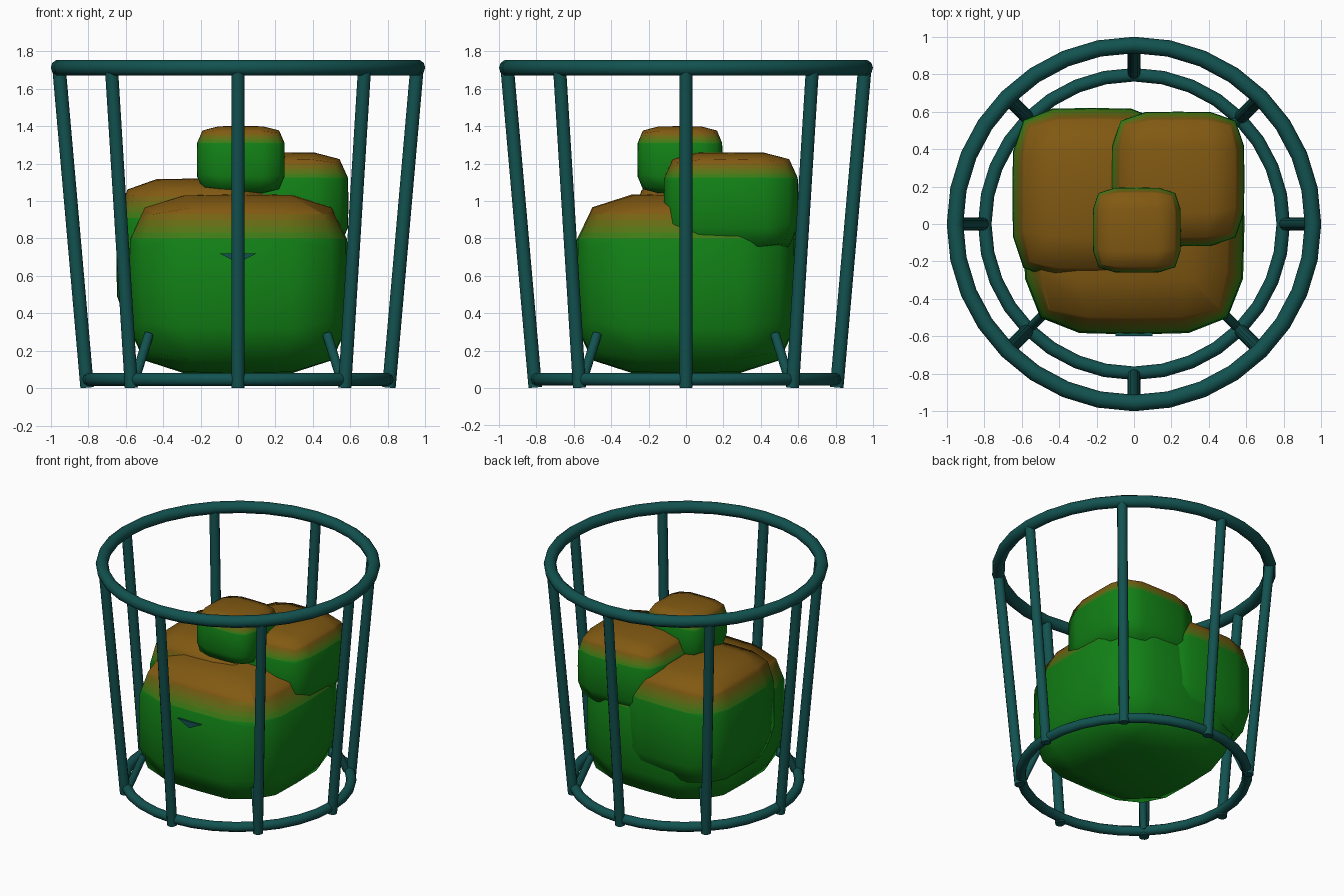
import bpy, bmesh, math
from mathutils import Vector

if "Cube" in bpy.data.objects:
    bpy.data.objects.remove(bpy.data.objects["Cube"])


def material(name, rgb):
    m = bpy.data.materials.new(name)
    m.diffuse_color = (*rgb, 1)
    m.use_nodes = True
    m.node_tree.nodes["Principled BSDF"].inputs["Base Color"].default_value = m.diffuse_color
    return m


GREEN, BROWN = (0.006, 0.22, 0.008), (0.22, 0.10, 0.006)
teal = material("teal_metal", (0.006, 0.085, 0.08))
STEPS = 5
fade = [material(f"block_fade_{i}", [g + (b - g) * i / STEPS for g, b in zip(GREEN, BROWN)])
        for i in range(STEPS + 1)]


def finish(name, bm, mats):
    bmesh.ops.recalc_face_normals(bm, faces=bm.faces)
    me = bpy.data.meshes.new(name)
    bm.to_mesh(me)
    bm.free()
    for m in mats:
        me.materials.append(m)
    ob = bpy.data.objects.new(name, me)
    bpy.context.collection.objects.link(ob)
    return ob


def block(name, lo, hi, p):
    """Rounded block: gridded cube pulled to a superellipsoid, green fading to brown on top."""
    lo, hi = Vector(lo), Vector(hi)
    mid, half = (lo + hi) / 2, (hi - lo) / 2
    bm = bmesh.new()
    bmesh.ops.create_cube(bm, size=2)
    bmesh.ops.subdivide_edges(bm, edges=bm.edges[:], cuts=3, use_grid_fill=True)
    for v in bm.verts:
        big = max(abs(c) for c in v.co)
        norm = sum(abs(c) ** p for c in v.co) ** (1 / p)
        v.co = Vector(c * h for c, h in zip(v.co * (big / norm), half)) + mid
    # cut colour bands between the upper side loop and the top
    z0, z1 = mid.z + half.z * 0.5, mid.z + half.z * 0.84
    dz = (z1 - z0) / STEPS
    for i in range(STEPS):
        bmesh.ops.bisect_plane(bm, geom=bm.verts[:] + bm.edges[:] + bm.faces[:],
                               plane_co=(0, 0, z0 + i * dz), plane_no=(0, 0, 1))
    for f in bm.faces:
        f.smooth = True
        t = (f.calc_center_median().z - z0) / dz
        f.material_index = max(0, min(STEPS, math.floor(t) + 1))
    return finish(name, bm, fade)


def ring(name, R, r, z, n=32, k=10):
    bm = bmesh.new()
    loops = []
    for i in range(n):
        a = 2 * math.pi * i / n
        loops.append([bm.verts.new(((R + r * math.cos(b)) * math.cos(a),
                                    (R + r * math.cos(b)) * math.sin(a),
                                    z + r * math.sin(b)))
                      for b in (2 * math.pi * j / k for j in range(k))])
    for i in range(n):
        for j in range(k):
            A, B, l = loops[i], loops[(i + 1) % n], (j + 1) % k
            bm.faces.new((A[j], B[j], B[l], A[l])).smooth = True
    return finish(name, bm, [teal])


def rod(name, a, b, r, k=12):
    a, b = Vector(a), Vector(b)
    bm = bmesh.new()
    bmesh.ops.create_cone(bm, cap_ends=True, segments=k, radius1=r, radius2=r,
                          depth=(b - a).length)
    for f in bm.faces:
        f.smooth = len(f.verts) == 4
    ob = finish(name, bm, [teal])
    ob.location = (a + b) / 2
    ob.rotation_euler = (b - a).to_track_quat('Z', 'Y').to_euler()
    return ob


# basket rings
ring("top_ring", 0.956, 0.044, 1.712)
ring("bottom_ring", 0.797, 0.036, 0.047)

# eight flared uprights
for i in range(8):
    c, s = math.cos(i * math.pi / 4), math.sin(i * math.pi / 4)
    rod(f"upright_{i + 1}", (0.806 * c, 0.806 * s, 0.003), (0.955 * c, 0.955 * s, 1.70), 0.036)

# four short struts leaning in to the block corners
for sx in (-1, 1):
    for sy in (-1, 1):
        rod("inner_strut", (0.55 * sx, 0.55 * sy, 0.05), (0.475 * sx, 0.475 * sy, 0.29), 0.026)

# stacked rounded blocks
block("main_block", (-0.59, -0.59, 0.075), (0.59, 0.59, 1.04), 4.2)
block("left_block", (-0.65, -0.30, 0.28), (0.20, 0.62, 1.12), 4.6)
block("right_block", (-0.12, -0.12, 0.72), (0.59, 0.60, 1.26), 4.8)
block("top_block", (-0.22, -0.26, 1.04), (0.25, 0.195, 1.40), 5)

# small dark wedge showing on the front face
bm = bmesh.new()
tri = [(-0.10, 0.72), (0.10, 0.72), (0.0, 0.67)]
front = [bm.verts.new((x, -0.597, z)) for x, z in tri]
back = [bm.verts.new((x, -0.50, z)) for x, z in tri]
bm.faces.new(front)
bm.faces.new(back[::-1])
for i in range(3):
    j = (i + 1) % 3
    bm.faces.new((front[i], back[i], back[j], front[j]))
finish("front_wedge", bm, [teal])
